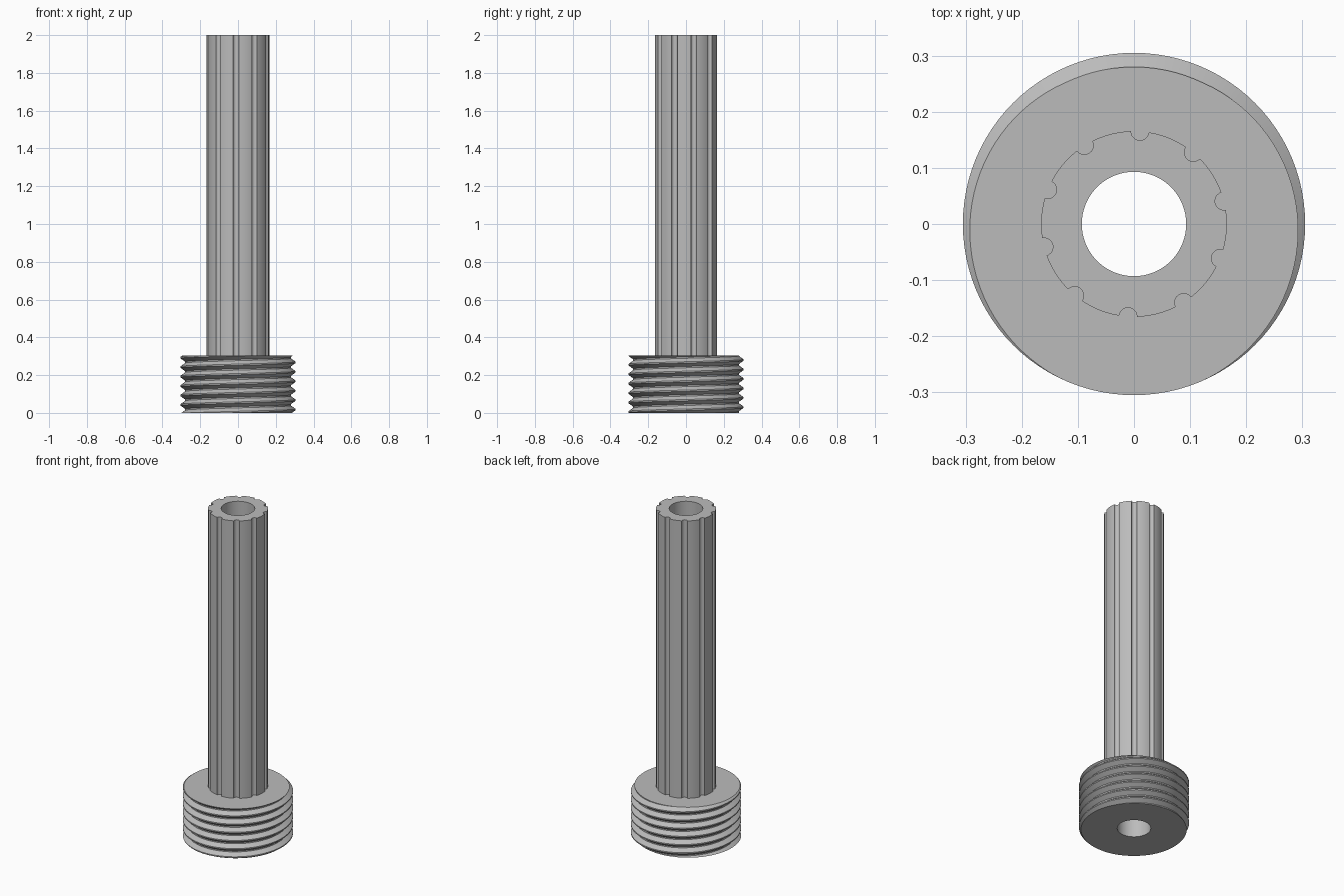
import bpy
import bmesh
from math import sin, cos, pi, tau, radians, atan2

BORE, SHAFT_R, HEAD_H, TOP = 0.093, 0.1655, 0.305, 2.0
CREST, ROOT, PITCH = 0.305, 0.28, 0.05
SEGMENTS = 96

cube = bpy.data.objects.get("Cube")
if cube:
    bpy.data.objects.remove(cube, do_unlink=True)

steel = bpy.data.materials.new("grey metal")
steel.use_nodes = True
grey = (0.5, 0.5, 0.5, 1)
steel.diffuse_color = grey
steel.node_tree.nodes["Principled BSDF"].inputs["Base Color"].default_value = grey


def finish(bm, name):
    """Clean the mesh, then link it as a smooth object with sharp edges kept."""
    bmesh.ops.remove_doubles(bm, verts=bm.verts, dist=0.00002)
    bmesh.ops.recalc_face_normals(bm, faces=bm.faces)
    mesh = bpy.data.meshes.new(name)
    bm.to_mesh(mesh)
    bm.free()
    mesh.materials.append(steel)
    obj = bpy.data.objects.new(name, mesh)
    bpy.context.collection.objects.link(obj)
    bpy.ops.object.select_all(action='DESELECT')
    obj.select_set(True)
    bpy.context.view_layer.objects.active = obj
    bpy.ops.object.shade_smooth_by_angle(angle=radians(25))


def skin(bm, columns):
    """Join neighbouring columns of points with quads."""
    grid = [[bm.verts.new(p) for p in col] for col in columns]
    for a, b in zip(grid, grid[1:]):
        for i in range(len(a) - 1):
            bm.faces.new((a[i], b[i], b[i + 1], a[i + 1]))


def polar(r, a, z):
    return (r * cos(a), r * sin(a), z)


# Threaded head: right-handed helical ridge cut flat at both ends
KNOTS = (0.0, 0.07, 0.43, 0.57, 0.93)  # crest, flank, root, flank within one turn


def thread_radius(phase):
    d = abs((phase + 0.5) % 1 - 0.5)   # distance from the crest, in turns
    t = min(max((d - 0.07) / 0.36, 0), 1)
    return CREST + (ROOT - CREST) * t


columns = []
for s in range(SEGMENTS + 1):
    a = tau * s / SEGMENTS
    start = HEAD_H + PITCH * (a / tau + 0.25)   # crest meets the top at the front
    heights = [start + PITCH * (turn + k) for turn in range(-9, 2) for k in KNOTS]
    heights = [min(max(z, 0), HEAD_H) for z in heights]
    col = [polar(thread_radius((z - start) / PITCH), a, z) for z in heights]
    columns.append([polar(BORE, a, 0)] + col + [polar(BORE, a, HEAD_H), polar(BORE, a, 0)])
bm = bmesh.new()
skin(bm, columns)
bmesh.ops.dissolve_degenerate(bm, dist=0.00002, edges=bm.edges)
finish(bm, "threaded_head")

# Hollow shaft with ten rounded grooves along its length
GROOVES, GROOVE_R = 10, 0.016
half = GROOVE_R / SHAFT_R          # half the opening angle of a groove
outline = []
for g in range(GROOVES):
    mid = radians(86.3) + tau * g / GROOVES
    for i in range(11):            # groove arc
        t = pi * i / 10
        x, y = SHAFT_R - GROOVE_R * sin(t), -GROOVE_R * cos(t)
        if i in (0, 10):
            x = SHAFT_R * cos(half)
        outline.append(((x * x + y * y) ** 0.5, mid + atan2(y, x)))
    for i in range(1, 9):          # outer land
        outline.append((SHAFT_R, mid + half + (tau / GROOVES - 2 * half) * i / 9))
outline.append(outline[0])
bm = bmesh.new()
skin(bm, [[polar(r, a, HEAD_H), polar(r, a, TOP), polar(BORE, a, TOP),
           polar(BORE, a, HEAD_H)] for r, a in outline])
finish(bm, "grooved_shaft")
